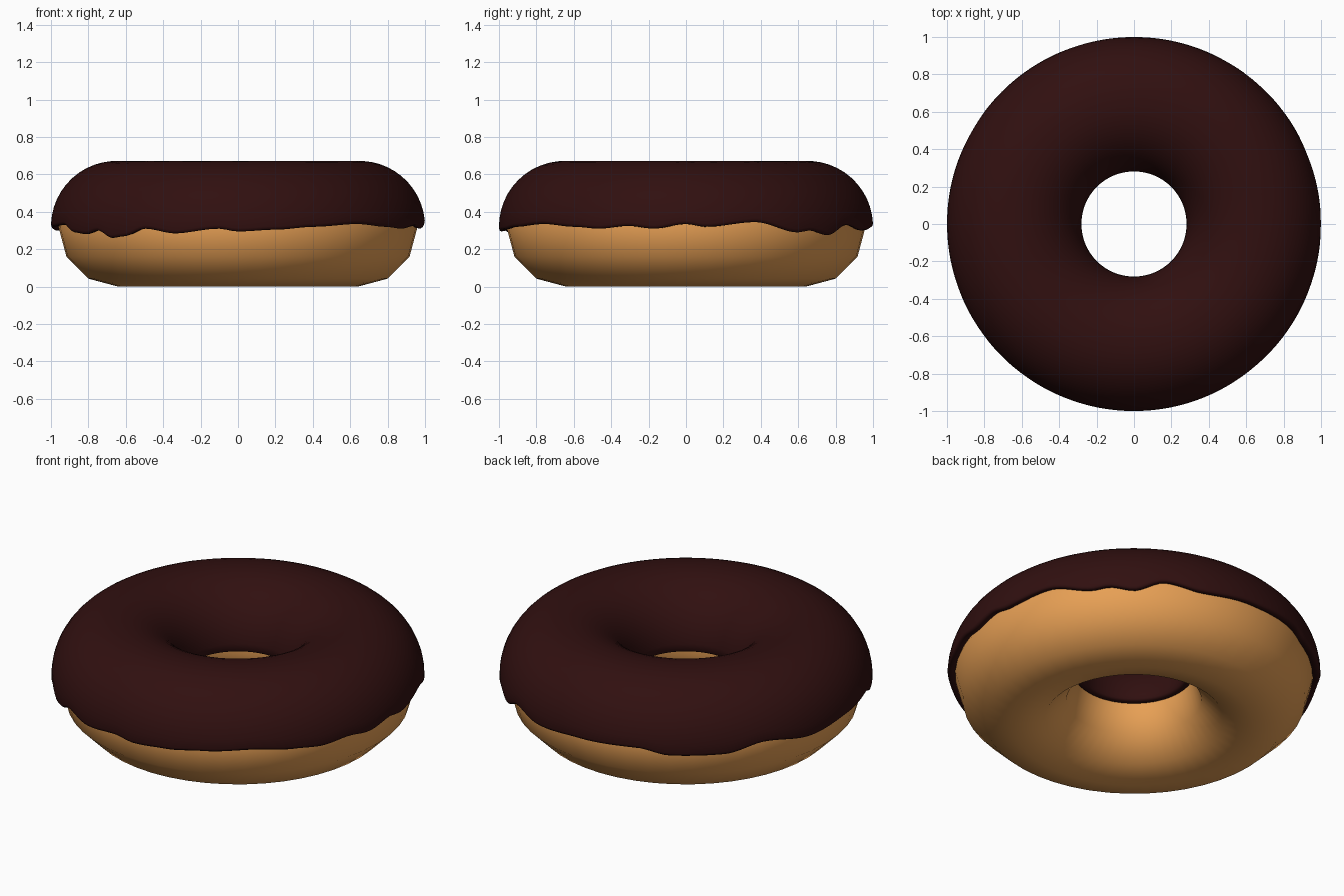
import bpy, bmesh, math

cube = bpy.data.objects.get("Cube")
if cube:
    bpy.data.objects.remove(cube, do_unlink=True)

RING, TUBE, MID = 0.64, 0.32, 0.322


def material(name, rgb):
    mat = bpy.data.materials.new(name)
    mat.use_nodes = True
    color = (*rgb, 1)
    mat.diffuse_color = color
    mat.node_tree.nodes["Principled BSDF"].inputs["Base Color"].default_value = color
    return mat


def revolve(name, profile_at, steps, closed, mat):
    """Sweep a profile, which may change with the angle, around z."""
    bm = bmesh.new()
    rings = []
    for i in range(steps):
        a = math.tau * i / steps
        rings.append([bm.verts.new((r * math.cos(a), r * math.sin(a), z))
                      for r, z in profile_at(a)])
    count = len(rings[0])
    for i in range(steps):
        here, there = rings[i], rings[(i + 1) % steps]
        for j in range(count if closed else count - 1):
            k = (j + 1) % count
            bm.faces.new((here[j], there[j], there[k], here[k]))
    bmesh.ops.recalc_face_normals(bm, faces=bm.faces[:])
    mesh = bpy.data.meshes.new(name)
    bm.to_mesh(mesh)
    bm.free()
    mesh.materials.append(mat)
    mesh.shade_smooth()
    obj = bpy.data.objects.new(name, mesh)
    bpy.context.collection.objects.link(obj)
    return obj


# Icing drip line: angle in degrees and height of the rim in hundredths
DRIPS = [(0, 33.5), (6, 32), (22, 34.5), (37, 29), (42, 30), (50, 27.5),
         (60, 33), (72, 30), (90, 32), (110, 33), (120, 30), (137, 30),
         (150, 34), (168, 30), (185, 32), (201, 33), (208, 29), (215, 28),
         (221, 30), (227, 26), (232, 27), (240, 31), (250, 28.5), (264, 31),
         (270, 29.5), (282, 30.5), (294, 32), (310, 33.5), (323, 32),
         (332, 31), (342, 32.5), (350, 31), (360, 33.5)]


def rim_height(a):
    deg = math.degrees(a)
    for (a0, z0), (a1, z1) in zip(DRIPS, DRIPS[1:]):
        if deg <= a1:
            t = (deg - a0) / (a1 - a0)
            t = t * t * (3 - 2 * t)
            return (z0 + (z1 - z0) * t) / 100
    return DRIPS[0][1] / 100


def dough_profile(a):
    return [(RING + TUBE * math.cos(t), MID - 0.002 + TUBE * math.sin(t))
            for t in (math.tau * j / 12 for j in range(12))]


def icing_profile(a):
    rim = rim_height(a)
    lip = 0.012
    # Inner lip, then over the top to the outer side
    points = [(0.335, MID + 0.02), (0.315, MID), (0.29, MID), (0.281, MID + 0.01)]
    low = math.asin((rim + lip * 1.5 - MID) / 0.36)
    for j in range(1, 25):
        t = math.pi + (low - math.pi) * j / 24
        size = 0.35 + 0.01 * abs(math.cos(t))
        points.append((RING + size * math.cos(t), MID + size * math.sin(t)))
    # Rounded outer lip tucked under to the dough
    edge = points[-1][0]
    points += [(edge - 0.003, rim + lip * 0.5), (edge - 0.012, rim),
               (edge - 0.03, rim + 0.003), (0.93, rim + 0.025)]
    return points


dough_color = material("golden dough", (0.8, 0.35, 0.09))
icing_color = material("dark chocolate", (0.03, 0.005, 0.005))

revolve("dough_ring", dough_profile, 48, True, dough_color)
revolve("icing", icing_profile, 192, False, icing_color)
